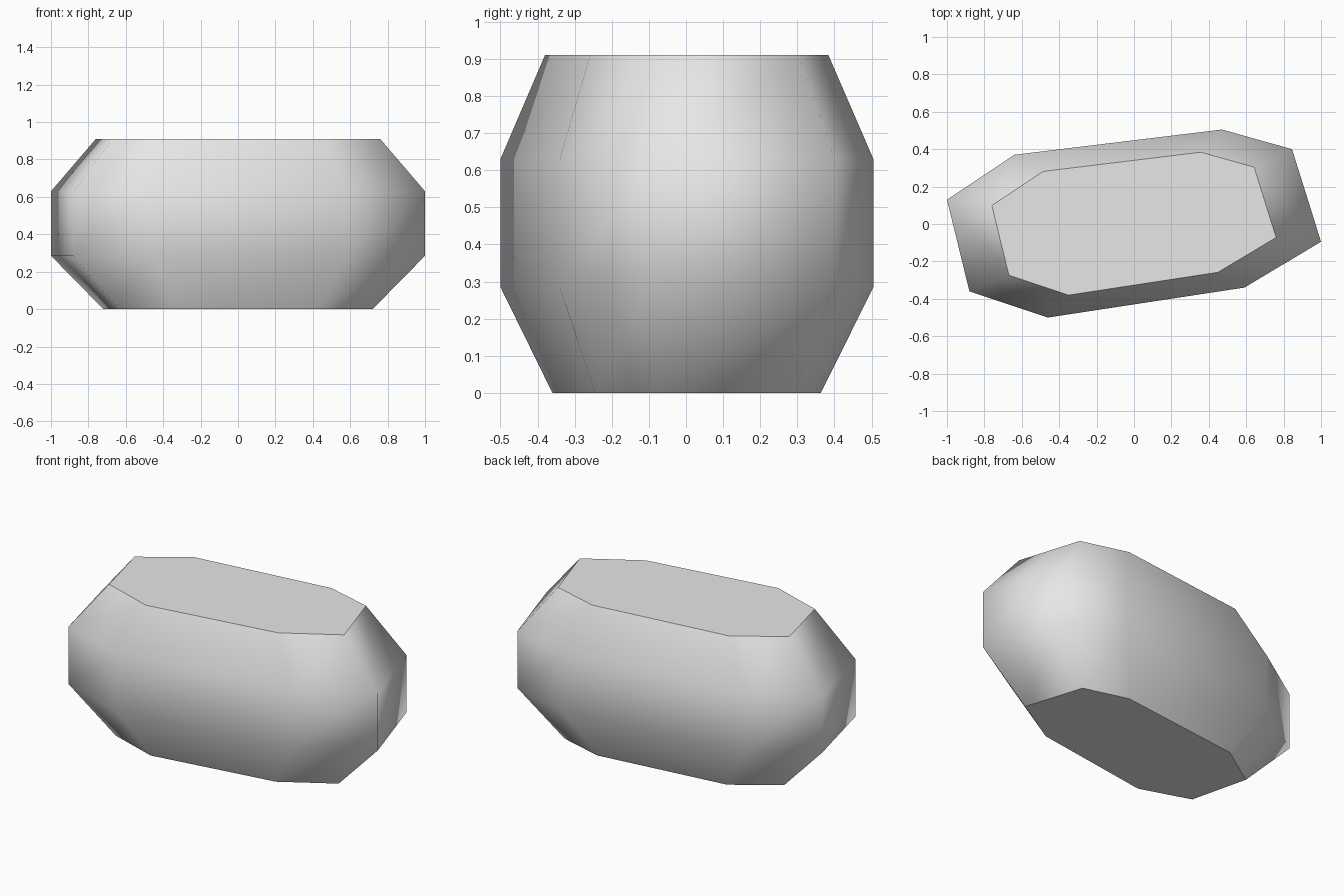
import bpy
import bmesh

cube = bpy.data.objects.get("Cube")
if cube:
    bpy.data.objects.remove(cube, do_unlink=True)

# Eight-sided outline of the widest section, and (height, scale) of each ring
OUTLINE = [(-1, 0.13), (-0.88, -0.36), (-0.46, -0.5), (0.59, -0.34),
           (1, -0.095), (0.845, 0.4), (0.47, 0.505), (-0.64, 0.37)]
RINGS = [(0, 0.72), (0.285, 1), (0.63, 1), (0.91, 0.76)]

# Plain grey surface
grey = bpy.data.materials.new("light_grey")
colour = (0.8, 0.8, 0.8, 1)
grey.use_nodes = True
grey.diffuse_color = colour
shader = next(n for n in grey.node_tree.nodes if n.type == "BSDF_PRINCIPLED")
shader.inputs["Base Color"].default_value = colour

# Rounded stone body: stacked rings bridged by smooth walls
bm = bmesh.new()
rings = [[bm.verts.new((x * s, y * s, z)) for x, y in OUTLINE] for z, s in RINGS]
for low, high in zip(rings, rings[1:]):
    for i in range(len(low)):
        j = (i + 1) % len(low)
        wall = bm.faces.new((low[i], low[j], high[j], high[i]))
        wall.smooth = True

# Flat top and bottom with crisp rims
for ring in (rings[0][::-1], rings[-1]):
    cap = bm.faces.new(ring)
    cap.smooth = False
    for edge in cap.edges:
        edge.smooth = False
bmesh.ops.recalc_face_normals(bm, faces=bm.faces[:])

mesh = bpy.data.meshes.new("stone_body")
bm.to_mesh(mesh)
bm.free()
mesh.materials.append(grey)
stone = bpy.data.objects.new("stone_body", mesh)
bpy.context.scene.collection.objects.link(stone)
